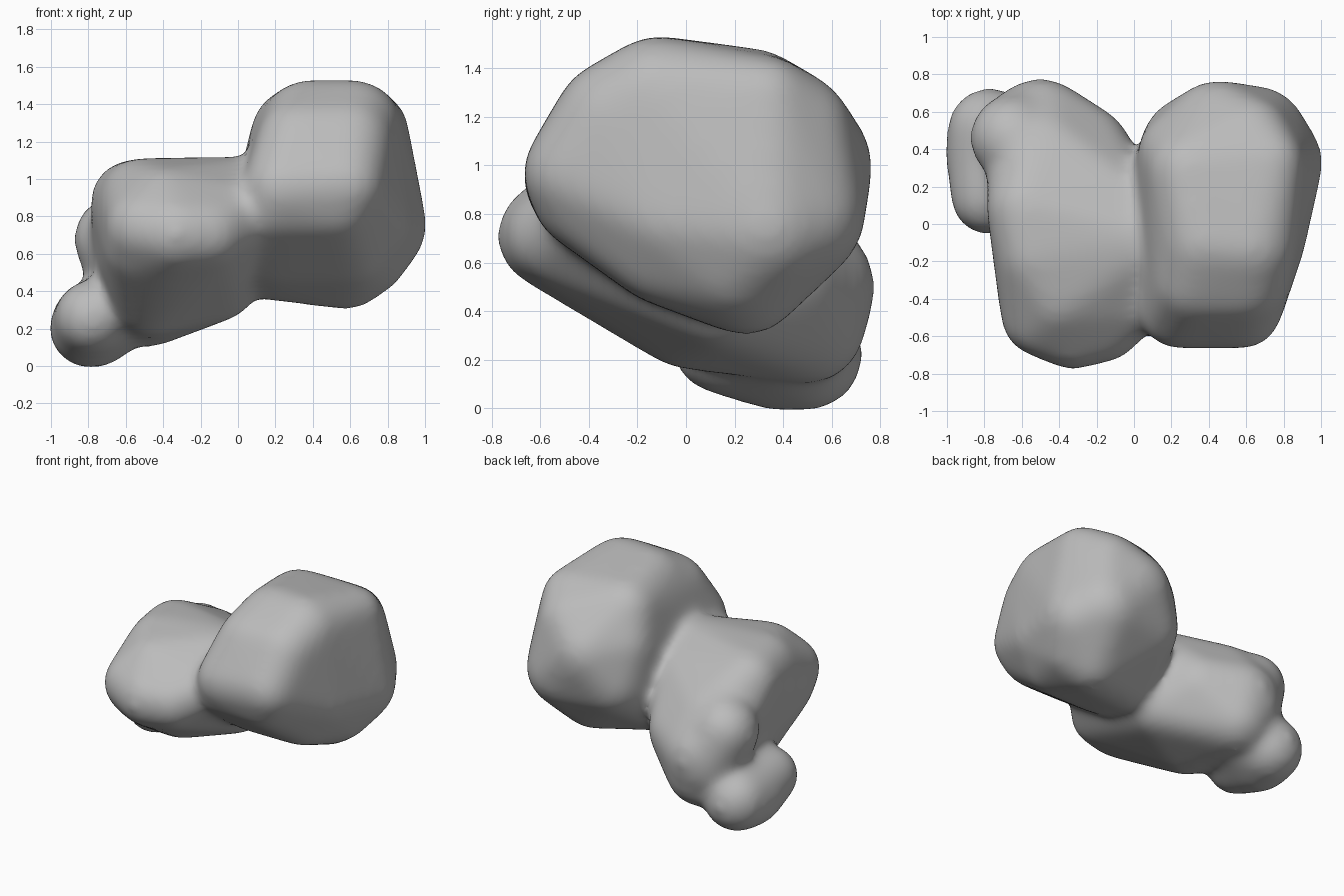
import bpy
import bmesh
from mathutils import Matrix

cube = bpy.data.objects.get("Cube")
if cube:
    bpy.data.objects.remove(cube)

# Each lobe is the rounded hull of a few boulders: x, y, z, radius
upper_lobe = [
    (.38, -.1, 1.28, .24), (.62, -.12, 1.28, .24),
    (.32, -.31, 1.2, .21), (.6, -.3, 1.2, .22),
    (.73, .33, 1.27, .17), (.3, .28, 1.25, .22),
    (.24, -.46, .95, .2), (.58, -.46, .97, .2), (.54, -.42, .87, .2),
    (.2, -.42, .86, .19), (.45, .5, 1, .26), (.62, .45, 1.15, .22),
    (.25, .37, 1.05, .22), (.65, .46, .8, .27), (.3, .42, .8, .25),
    (.74, .33, .75, .26), (.73, -.08, .78, .18),
    (.58, .25, .53, .22), (.68, .2, .6, .22), (.18, .14, .55, .19),
    (.19, -.1, .64, .2), (.6, -.1, .64, .2),
]
lower_lobe = [
    (-.33, -.57, .71, .2), (-.5, -.5, .74, .2), (-.16, -.54, .71, .19),
    (0, -.4, .79, .18), (-.4, -.4, .86, .2), (-.52, -.41, .64, .19),
    (-.52, -.17, .89, .21), (.05, -.1, .9, .21),
    (-.57, .08, .88, .21), (-.1, .12, .83, .2), (-.48, .38, .69, .24),
    (-.5, .5, .5, .27), (-.25, .4, .55, .22),
    (-.48, .5, .34, .23), (-.47, 0, .37, .2), (-.1, .15, .45, .2),
]
side_bulge = [(-.65, .46, .68, .22), (-.54, .35, .74, .2), (-.52, .5, .45, .26)]
bottom_knob = [(-.8, .37, .2, .2), (-.78, .14, .26, .19),
               (-.77, .5, .22, .22), (-.65, .4, .28, .2)]
FULLNESS = .012  # makes up for what the softening wears away


def add_rounded_hull(target, boulders):
    hull = bmesh.new()
    for x, y, z, radius in boulders:
        bmesh.ops.create_icosphere(hull, subdivisions=3, radius=radius + FULLNESS,
                                   matrix=Matrix.Translation((x, y, z)))
    # Keep only the vertices on the outside and wrap them in a skin
    bmesh.ops.delete(hull, geom=hull.edges[:], context='EDGES_FACES')
    bmesh.ops.convex_hull(hull, input=hull.verts[:])
    loose = [v for v in hull.verts if not v.link_faces]
    bmesh.ops.delete(hull, geom=loose, context='VERTS')
    bmesh.ops.recalc_face_normals(hull, faces=hull.faces[:])
    mesh = bpy.data.meshes.new("hull")
    hull.to_mesh(mesh)
    hull.free()
    target.from_mesh(mesh)
    bpy.data.meshes.remove(mesh)


# All lobes in one body
body = bmesh.new()
for lobe in (upper_lobe, lower_lobe, side_bulge, bottom_knob):
    add_rounded_hull(body, lobe)
mesh = bpy.data.meshes.new("rock_body")
body.to_mesh(mesh)
body.free()
rock = bpy.data.objects.new("rock_body", mesh)
bpy.context.collection.objects.link(rock)

# Fuse the lobes and soften the creases between them
fuse = rock.modifiers.new("fuse", 'REMESH')
fuse.mode = 'VOXEL'
fuse.voxel_size = .025
fuse.use_smooth_shade = True
soften = rock.modifiers.new("soften", 'SMOOTH')
soften.factor = .5
soften.iterations = 36

# Plain grey rock
grey = bpy.data.materials.new("rock_grey")
grey.use_nodes = True
colour = (.5, .5, .5, 1)
grey.diffuse_color = colour
grey.node_tree.nodes["Principled BSDF"].inputs["Base Color"].default_value = colour
mesh.materials.append(grey)
for face in mesh.polygons:
    face.use_smooth = True
